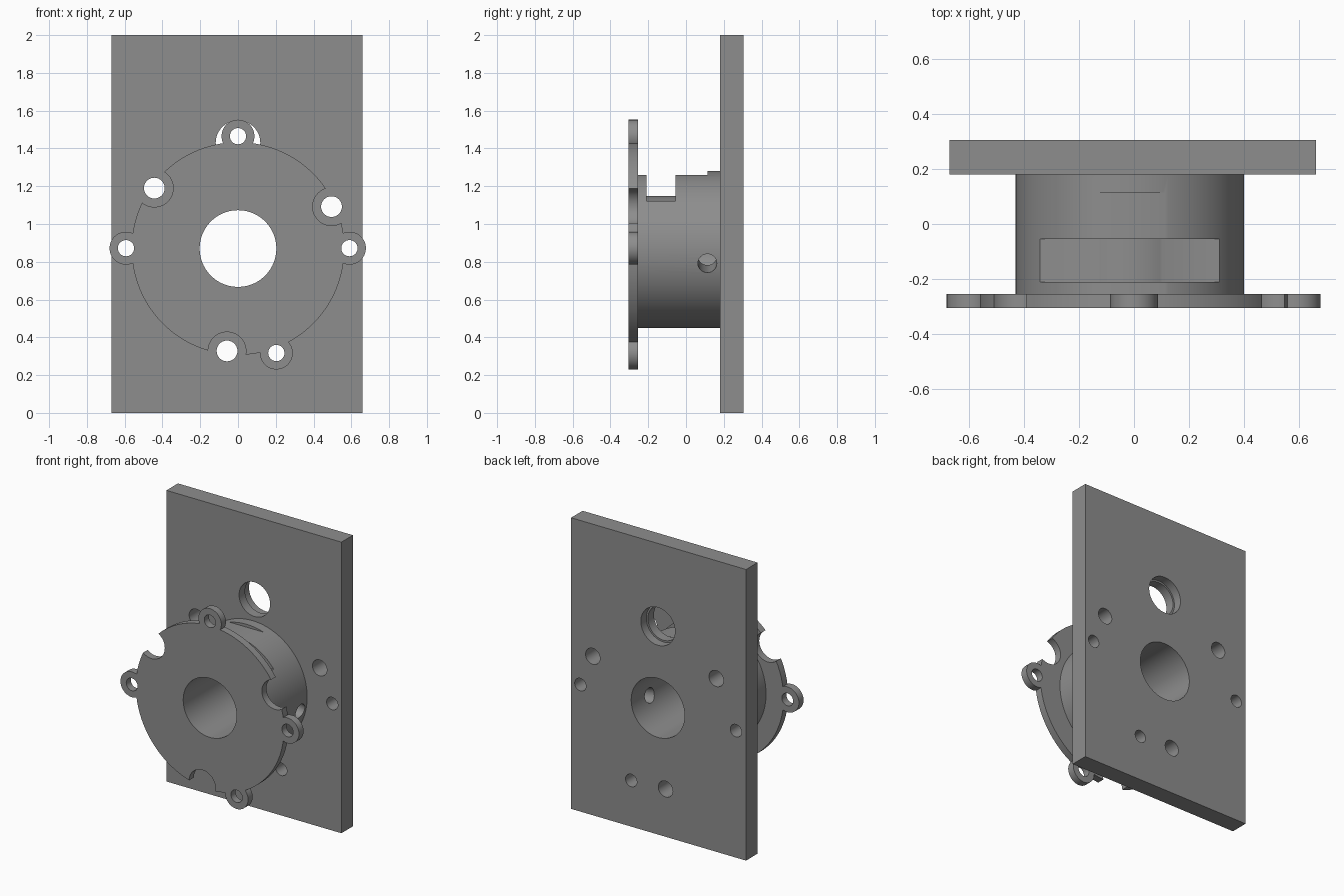
import bpy, math
from mathutils import Vector

if "Cube" in bpy.data.objects:
    bpy.data.objects.remove(bpy.data.objects["Cube"])

grey = bpy.data.materials.new("mid grey")
grey.diffuse_color = (0.27, 0.27, 0.27, 1)
grey.use_nodes = True
grey.node_tree.nodes["Principled BSDF"].inputs["Base Color"].default_value = grey.diffuse_color
CX, CZ = 0.0, 0.87          # shared axis of bore and flange
HX, HZ, HR = -0.015, 0.865, 0.415   # hub axis and radius


def box(name, x, y, z):
    bpy.ops.mesh.primitive_cube_add(
        size=1, location=[(a + b) / 2 for a, b in (x, y, z)])
    o = bpy.context.object
    o.name = name
    o.scale = [b - a for a, b in (x, y, z)]
    bpy.ops.object.transform_apply(location=True, rotation=True, scale=True)
    return o


def rod(name, start, end, r, n=64):
    a, b = Vector(start), Vector(end)
    bpy.ops.mesh.primitive_cylinder_add(
        vertices=n, radius=r, depth=(b - a).length, location=(a + b) / 2,
        rotation=(b - a).to_track_quat('Z', 'Y').to_euler())
    o = bpy.context.object
    o.name = name
    bpy.ops.object.transform_apply(location=True, rotation=True, scale=True)
    return o


def disc(name, x, z, r, y0, y1, n=64):
    return rod(name, (x, y0, z), (x, y1, z), r, n)


def combine(target, tools, op='DIFFERENCE'):
    for t in tools:
        m = target.modifiers.new("bool", 'BOOLEAN')
        m.operation, m.solver, m.object = op, 'EXACT', t
        bpy.context.view_layer.objects.active = target
        bpy.ops.object.modifier_apply(modifier=m.name)
        bpy.data.objects.remove(t)


def finish(o):
    o.data.materials.clear()
    o.data.materials.append(grey)
    bpy.ops.object.select_all(action='DESELECT')
    o.select_set(True)
    bpy.context.view_layer.objects.active = o
    bpy.ops.object.shade_smooth_by_angle(angle=math.radians(30))


ears = [(0, 1.465), (-0.593, 0.872), (0.59, 0.872), (0.203, 0.317)]
notches = [(-0.443, 1.19), (0.495, 1.092), (-0.058, 0.328)]

# Back plate with bore, screw holes and a stepped cable hole
plate = box("back_plate", (-0.67, 0.66), (0.18, 0.305), (0, 2))
cuts = [disc("cut", CX, CZ, 0.203, 0, 0.5, 96),
        disc("cut", 0, 1.43, 0.118, 0, 0.5),
        disc("cut", 0, 1.43, 0.13, 0.245, 0.5)]
cuts += [disc("cut", x, z, 0.043, 0, 0.5, 40) for x, z in ears[1:]]
cuts += [disc("cut", x, z, 0.055, 0, 0.5, 40) for x, z in notches]
combine(plate, cuts)
finish(plate)

# Front flange with ears and round notches in its rim
flange = disc("front_flange", CX, CZ, 0.563, -0.305, -0.255, 128)
combine(flange, [disc("ear", x, z, 0.087, -0.305, -0.255) for x, z in ears], 'UNION')
combine(flange, [disc("cut", x, z, 0.1, -0.5, 0) for x, z in notches]
        + [disc("cut", x, z, 0.043, -0.5, 0, 40) for x, z in ears]
        + [disc("cut", CX, CZ, 0.203, -0.5, 0, 96)])
finish(flange)

# Hub with a flat on top, a cross pocket and a slanted set-screw hole
hub = disc("hub", HX, HZ, HR, -0.255, 0.18, 128)
pocket = box("cut", (-0.6, 0.6), (-0.21, -0.055), (1.122, 1.5))
combine(pocket, [disc("core", HX, HZ, 0.283, -0.5, 0.5, 128)])
combine(hub, [
    box("cut", (-0.3, 0.3), (-0.5, 0.115), (1.26, 1.5)),
    pocket,
    rod("cut", (0.1, 0.113, 0.85), (0.6, 0.113, 0.75), 0.05, 40),
    disc("cut", CX, CZ, 0.203, -0.5, 0.5, 96)])
finish(hub)
